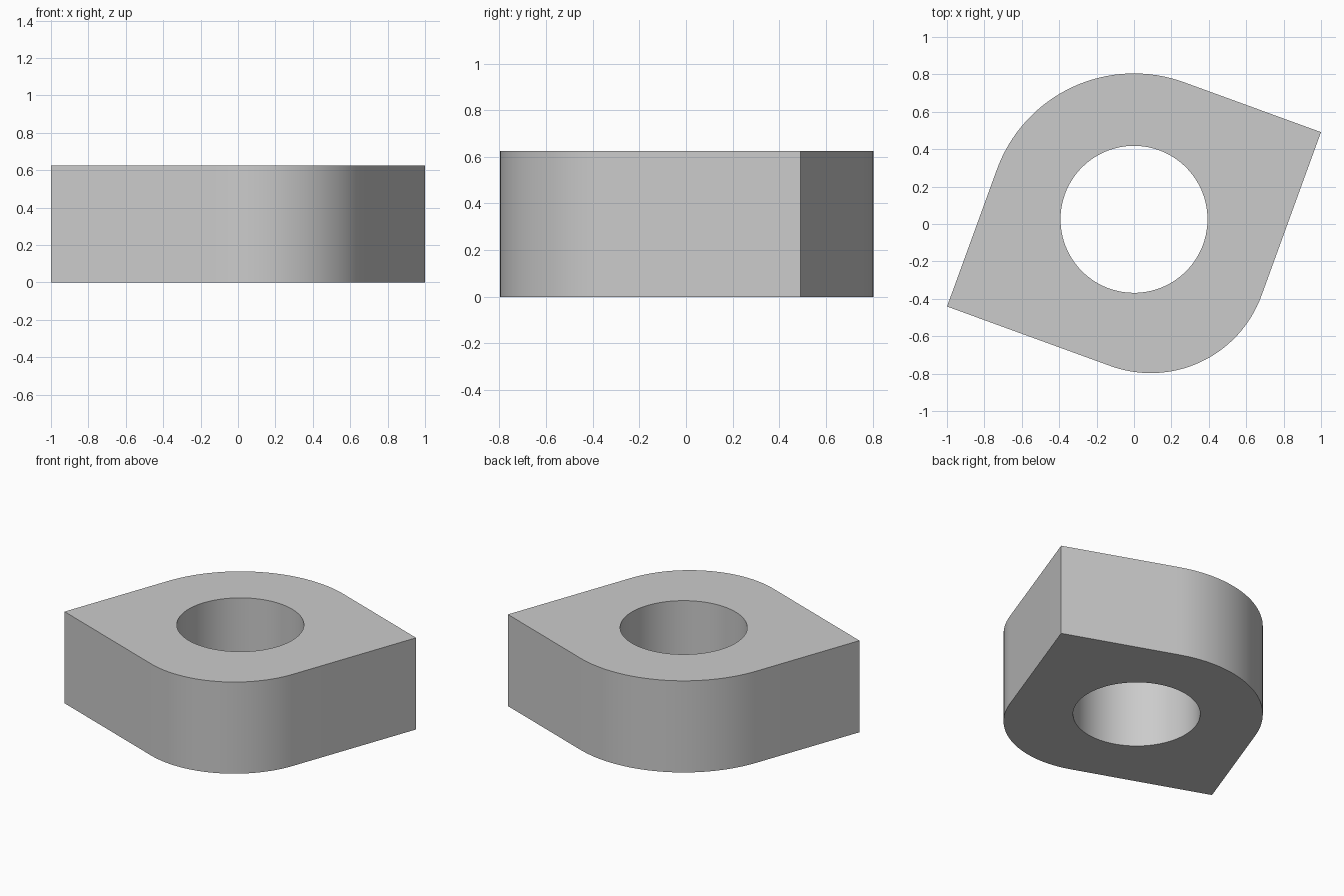
import bpy, bmesh
from math import sin, cos, pi, radians
from mathutils import Matrix, Vector

cube = bpy.data.objects.get("Cube")
if cube:
    bpy.data.objects.remove(cube)

HALF = 0.78          # half the side of the square block
HEIGHT = 0.625
HOLE_RADIUS = 0.393
PLACE = Matrix.Translation((0, 0.025, 0)) @ Matrix.Rotation(radians(-20), 4, 'Z')


def arc(center, radius, start, end, steps):
    """Points along an arc, angles in degrees."""
    return [(center[0] + radius * cos(a), center[1] + radius * sin(a))
            for a in (radians(start + (end - start) * i / steps) for i in range(steps + 1))]


# Square outline with two opposite rounded corners
small = 0.63
inset = HALF - small
outline = [(HALF, HALF)]
outline += arc((0, 0), HALF, 90, 180, 32)
outline += [(-HALF, -HALF)]
outline += arc((inset, -inset), small, 270, 360, 32)
hole = arc((0, 0), HOLE_RADIUS, 0, 360, 96)[:-1]

# Fill between outline and hole, then extrude upward
bm = bmesh.new()
edges = []
for loop in (outline, hole):
    verts = [bm.verts.new(PLACE @ Vector((x, y, 0))) for x, y in loop]
    edges += [bm.edges.new((verts[i - 1], verts[i])) for i in range(len(verts))]
bmesh.ops.triangle_fill(bm, use_beauty=True, use_dissolve=False, edges=edges)
top = bmesh.ops.extrude_face_region(bm, geom=bm.faces[:], use_keep_orig=True)
bmesh.ops.translate(bm, vec=(0, 0, HEIGHT),
                    verts=[g for g in top["geom"] if isinstance(g, bmesh.types.BMVert)])
bmesh.ops.recalc_face_normals(bm, faces=bm.faces[:])
mesh = bpy.data.meshes.new("bored_block")
bm.to_mesh(mesh)
bm.free()

# Plain grey material
grey = bpy.data.materials.new("light_grey")
grey.use_nodes = True
color = (0.6, 0.6, 0.6, 1)
grey.diffuse_color = color
grey.node_tree.nodes["Principled BSDF"].inputs["Base Color"].default_value = color
mesh.materials.append(grey)

block = bpy.data.objects.new("bored_block", mesh)
bpy.context.collection.objects.link(block)
bpy.ops.object.select_all(action='DESELECT')
bpy.context.view_layer.objects.active = block
block.select_set(True)
bpy.ops.object.shade_smooth_by_angle(angle=radians(30))
